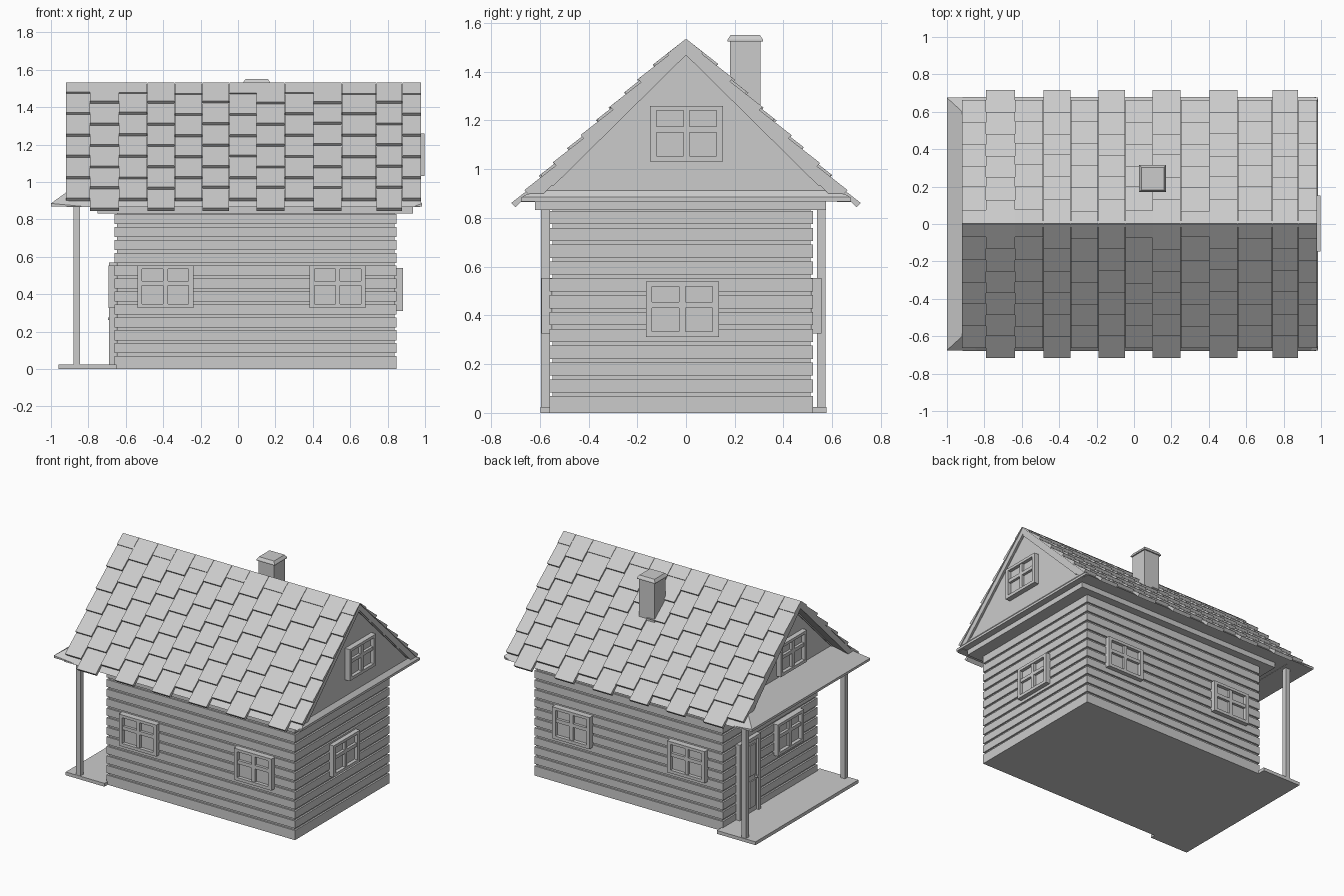
import bpy, bmesh, math, random
from mathutils import Matrix, Vector

if "Cube" in bpy.data.objects:
    bpy.data.objects.remove(bpy.data.objects["Cube"])

random.seed(4)


def finish(name, bm):
    bmesh.ops.recalc_face_normals(bm, faces=bm.faces)
    me = bpy.data.meshes.new(name)
    bm.to_mesh(me)
    bm.free()
    ob = bpy.data.objects.new(name, me)
    bpy.context.collection.objects.link(ob)
    return ob


def add_box(bm, x0, x1, y0, y1, z0, z1):
    m = Matrix.Translation(((x0 + x1) / 2, (y0 + y1) / 2, (z0 + z1) / 2))
    bmesh.ops.create_cube(bm, size=1, matrix=m @ Matrix.Diagonal((x1 - x0, y1 - y0, z1 - z0, 1)))


def boxes(name, *dims):
    bm = bmesh.new()
    for d in dims:
        add_box(bm, *d)
    return finish(name, bm)


def add_prism(bm, profile, x0, x1):
    """Extrude a (y, z) profile along x."""
    f = bm.faces.new([bm.verts.new((x0, y, z)) for y, z in profile])
    r = bmesh.ops.extrude_face_region(bm, geom=[f])
    vs = [v for v in r["geom"] if isinstance(v, bmesh.types.BMVert)]
    bmesh.ops.translate(bm, verts=vs, vec=(x1 - x0, 0, 0))


def hull(name, pts):
    bm = bmesh.new()
    for p in pts:
        bm.verts.new(p)
    bmesh.ops.convex_hull(bm, input=bm.verts)
    return finish(name, bm)


# Walls: core plus clapboard planks
X0, X1, Y0, Y1 = -0.66, 0.848, -0.56, 0.522
boxes("wall_core", (X0 + .012, X1 - .012, Y0 + .012, Y1 - .012, 0, .84))
P = 0.069
boxes("wall_planks", *[(X0, X1, Y0, Y1, i * P + (.015 if i else 0), (i + 1) * P) for i in range(12)])

# Eave soffit box
boxes("soffit", (-.75, .935, -.62, .575, .832, .88))

# Porch deck and posts
boxes("porch_deck", (-.96, X0 + .01, -.597, .577, 0, .024))
for n, y in (("front", -.577), ("back", .555)):
    boxes(n + "_porch_post", (-.88, -.845, y - .018, y + .018, .02, .88))

# Roof slabs and gable block
TOP, EY, EZ = 1.53, .68, .865
bm = bmesh.new()
add_prism(bm, [(-.62, .87), (0, 1.50), (.62, .87)], -.83, .96)
finish("gable_block", bm)
bm = bmesh.new()
for s in (-1, 1):
    add_prism(bm, [(0, TOP), (s * EY, EZ), (s * (EY - .06), EZ), (0, TOP - .05)], -.918, .972)
finish("roof_slabs", bm)
# Thin trim inside the far gable
bm = bmesh.new()
for s in (-1, 1):
    add_prism(bm, [(0, 1.49), (s * .57, .93), (s * .545, .93), (0, 1.468)], .955, .967)
    add_prism(bm, [(0, 1.49), (s * .57, .93), (s * .545, .93), (0, 1.468)], -.837, -.825)
finish("gable_trim", bm)


# Sloped skirt roofs beneath the gables
def skirt(name, xo, xi, z_edge, z_in, y_in):
    hull(name, [(xo, s * .675, z) for s in (-1, 1) for z in (.868, z_edge)]
         + [(xi, s * .675, .868) for s in (-1, 1)]
         + [(xi, s * y_in, z_in) for s in (-1, 1)])


skirt("porch_skirt_roof", -1.0, -.82, .885, 1.015, .51)
skirt("rear_skirt_roof", .985, .94, .885, .935, .58)

# Shingles: staggered columns of tapered tiles on both slopes
edges = [-.92, -.79, -.635, -.485, -.337, -.19, -.045, .10, .25, .405, .555, .74, .88, .98]
L = math.hypot(EY, TOP - EZ)
C = .163
for s, n in ((-1, "front"), (1, "back")):
    d = Vector((s * EY, EZ - TOP)) / L
    up = Vector((s * (TOP - EZ), EY)) / L
    bm = bmesh.new()
    for c in range(len(edges) - 1):
        end = .98 if c % 2 else .905
        while end > .02:
            b = end + (random.uniform(-.006, .006) if end < .9 else 0)
            a = max(0, end - C - .01)
            t = .02 * (b - a) / C + .002
            o = Vector((0, TOP))
            prof = [o + d * a, o + d * a + up * .004, o + d * b + up * t, o + d * b - up * .002]
            add_prism(bm, [tuple(p) for p in prof], edges[c], edges[c + 1] - .002)
            end -= C
    finish(n + "_shingles", bm)

# Chimney with bevelled cap
boxes("chimney", (.037, .163, .18, .306, 1.15, 1.54))
hull("chimney_cap", [(.10 + i * w, .243 + j * w, z) for i in (-1, 1) for j in (-1, 1)
                     for w, z in ((.072, 1.524), (.072, 1.532), (.06, 1.55))])


# Windows: built facing -y, then turned onto each wall
def window(name, x, y, z, turn):
    w, h, m = .15, .114, .013
    ob = boxes(name,
               (-w, -w + .026, -.033, .01, -h, h), (w - .026, w, -.033, .01, -h, h),
               (-w + .026, w - .026, -.033, .01, h - .02, h),
               (-w + .026, w - .026, -.033, .01, -h, -h + .022),
               (-m, m, -.027, .01, -h + .022, h - .02),
               (-w + .026, -m, -.027, .01, .005, .03), (m, w - .026, -.027, .01, .005, .03),
               (-w + .01, w - .01, -.008, .01, -h + .01, h - .01))
    ob.location = (x, y, z)
    ob.rotation_euler.z = math.radians(turn)


for i, x in enumerate((-.388, .533)):
    window("front_window_%d" % i, x, Y0, .44, 0)
    window("back_window_%d" % i, x, Y1, .44, 180)
window("right_window", X1, -.015, .425, 90)
window("right_gable_window", .965, .002, 1.146, 90)
window("left_window", X0, -.21, .44, -90)
window("left_gable_window", -.832, .002, 1.14, -90)

# Door with frame and panels
boxes("door_frame", (-.69, X0 + .01, .13, .155, .02, .57), (-.69, X0 + .01, .345, .37, .02, .57),
      (-.69, X0 + .01, .155, .345, .545, .57))
boxes("door", (-.672, X0 + .01, .155, .345, .02, .545))
boxes("door_panels", *[(-.68, -.67, y, y + .065, z, z + h)
                       for y in (.175, .26) for z, h in ((.06, .19), (.29, .22))])
boxes("door_knob", (-.695, -.67, .163, .175, .262, .276))
